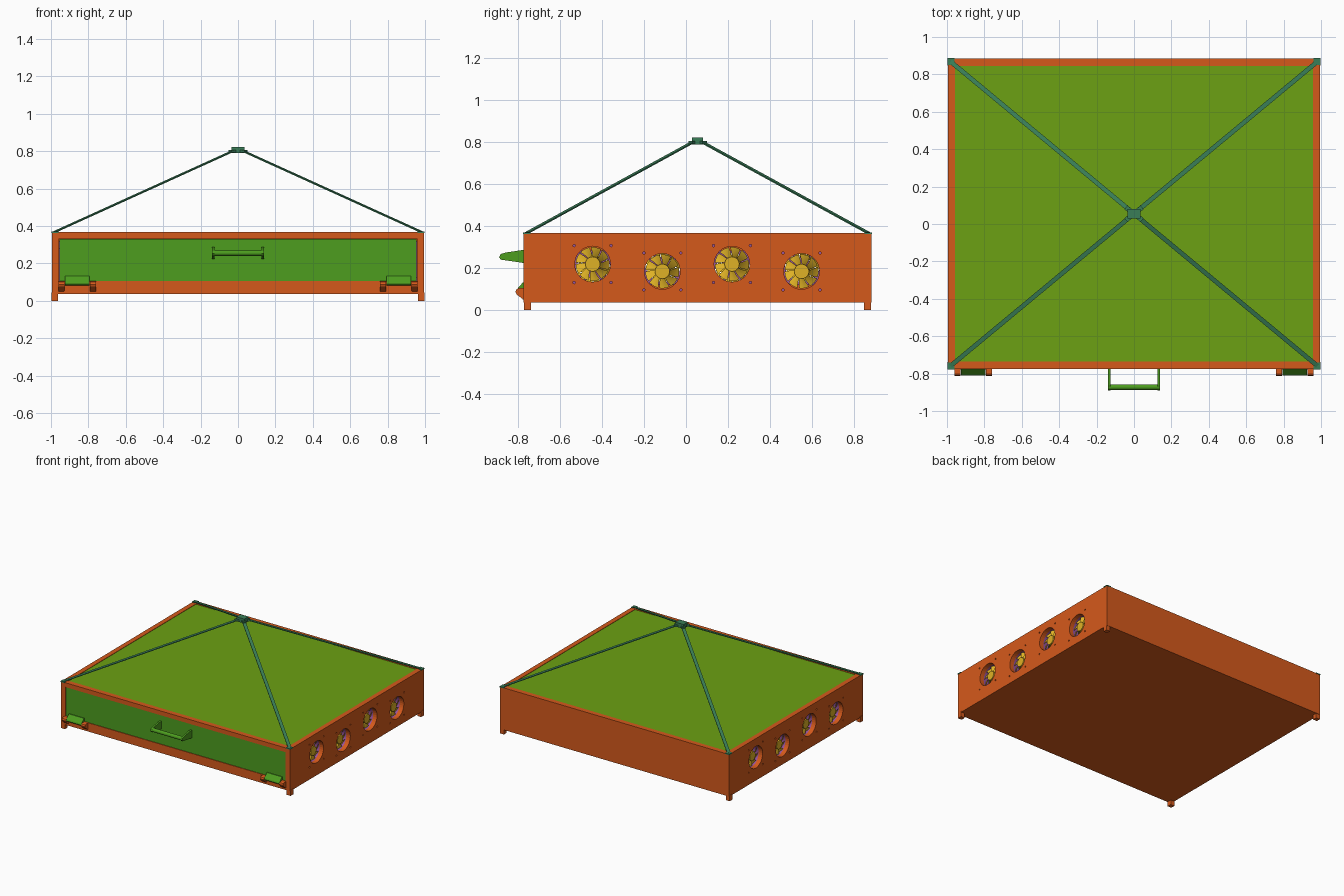
import bpy, bmesh, math
from mathutils import Vector, Matrix

if "Cube" in bpy.data.objects:
    bpy.data.objects.remove(bpy.data.objects["Cube"])

def mat(name, r, g, b):
    m = bpy.data.materials.new(name)
    m.diffuse_color = [(c / 255) ** 2.2 for c in (r, g, b)] + [1]
    m.use_nodes = True
    m.node_tree.nodes["Principled BSDF"].inputs["Base Color"].default_value = m.diffuse_color
    return m

ORANGE = mat("orange", 212, 90, 33)
LIME = mat("lime", 108, 160, 26)
GREEN = mat("green", 78, 156, 36)
TEAL = mat("teal", 60, 125, 88)
YELLOW = mat("yellow", 222, 176, 42)
PURPLE = mat("purple", 150, 85, 155)

def finish(name, bm, m, smooth=False):
    bmesh.ops.recalc_face_normals(bm, faces=bm.faces[:])
    me = bpy.data.meshes.new(name)
    bm.to_mesh(me)
    bm.free()
    ob = bpy.data.objects.new(name, me)
    bpy.context.collection.objects.link(ob)
    if m:
        me.materials.append(m)
    bpy.context.view_layer.objects.active = ob
    if smooth:
        bpy.ops.object.select_all(action='DESELECT')
        ob.select_set(True)
        bpy.ops.object.shade_smooth_by_angle()
    return ob

def box(name, m, x, y, z):
    bm = bmesh.new()
    size = Matrix.Diagonal((x[1] - x[0], y[1] - y[0], z[1] - z[0], 1))
    mid = Matrix.Translation((sum(x) / 2, sum(y) / 2, sum(z) / 2))
    bmesh.ops.create_cube(bm, size=1, matrix=mid @ size)
    return finish(name, bm, m)

def prism(name, m, pts, vec):
    """Extrude a closed outline of 3D points along vec."""
    bm = bmesh.new()
    f = bm.faces.new([bm.verts.new(p) for p in pts])
    r = bmesh.ops.extrude_face_region(bm, geom=[f])
    bmesh.ops.translate(bm, vec=vec, verts=[v for v in r['geom'] if isinstance(v, bmesh.types.BMVert)])
    return finish(name, bm, m)

def add_cyl(bm, mtx, r, depth, seg=32):
    bmesh.ops.create_cone(bm, cap_ends=True, segments=seg, radius1=r, radius2=r, depth=depth, matrix=mtx)

def cut(ob, cutter):
    cutter.hide_render = True
    mod = ob.modifiers.new("cut", 'BOOLEAN')
    mod.operation, mod.solver, mod.object = 'DIFFERENCE', 'EXACT', cutter
    bpy.context.view_layer.objects.active = ob
    bpy.ops.object.modifier_apply(modifier=mod.name)
    bpy.data.objects.remove(cutter)

YF, YB, YC, TOP = -0.775, 0.885, 0.055, 0.367

# fan positions: right side, and the same turned half round for the left side
fans = []
for i in range(4):
    y, z = -0.445 + i * 0.332, (0.22, 0.185)[i % 2]
    fans += [(1, y, z), (-1, 2 * YC - y, z)]

# casing: hollow box with top, door, fan and screw openings
case = box("casing", ORANGE, (-0.995, 0.995), (YF, YB), (0.037, TOP))
cut(case, box("cavity", None, (-0.96, 0.96), (-0.74, 0.85), (0.072, 0.335)))
cut(case, box("top_opening", None, (-0.957, 0.957), (-0.735, 0.846), (0.3, 0.5)))
cut(case, box("door_opening", None, (-0.957, 0.957), (-0.9, -0.7), (0.105, 0.333)))
bm = bmesh.new()
for s, y, z in fans:
    T = Matrix.Translation((s * 0.98, y, z)) @ Matrix.Rotation(math.pi / 2, 4, 'Y')
    add_cyl(bm, T, 0.085, 0.1)
    for a in (-0.088, 0.088):
        for b in (-0.088, 0.088):
            add_cyl(bm, T @ Matrix.Translation((a, b, 0)), 0.006, 0.1, 8)
cut(case, finish("fan_openings", bm, None))

# top sheet and front door
box("top_panel", LIME, (-0.957, 0.957), (-0.735, 0.846), (0.345, 0.364))
box("front_door", GREEN, (-0.955, 0.955), (-0.772, -0.748), (0.106, 0.332))

# feet
for x in (-0.98, 0.98):
    for y in (-0.755, 0.865):
        box("foot", ORANGE, (x - 0.017, x + 0.017), (y - 0.017, y + 0.017), (0, 0.045))

# door handle: tapered arms and a rounded bar
arm = [(-0.765, 0.224), (-0.86, 0.238), (-0.882, 0.241), (-0.891, 0.252), (-0.885, 0.266), (-0.86, 0.275), (-0.765, 0.289)]
for x in (-0.139, 0.125):
    prism("handle_arm", GREEN, [(x, y, z) for y, z in arm], (0.014, 0, 0))
bm = bmesh.new()
add_cyl(bm, Matrix.Translation((0, -0.872, 0.256)) @ Matrix.Rotation(math.pi / 2, 4, 'Y'), 0.015, 0.27, 16)
finish("handle_bar", bm, GREEN, True)

# hinges: two fixed orange knuckles with a green door leaf between
low = [(-0.77, 0.047), (-0.808, 0.076), (-0.813, 0.088), (-0.808, 0.1), (-0.797, 0.105), (-0.77, 0.105)]
leaf = [(-0.77, 0.132), (-0.778, 0.132), (-0.806, 0.1), (-0.81, 0.09), (-0.804, 0.083), (-0.77, 0.085)]
base = [(-0.77, 0.05), (-0.779, 0.05), (-0.779, 0.082), (-0.77, 0.082)]
for s in (-1, 1):
    for x0, x1 in ((0.928, 0.96), (0.76, 0.792)):
        prism("hinge_knuckle", ORANGE, [(s * x0, y, z) for y, z in low], (s * (x1 - x0), 0, 0))
    prism("hinge_leaf", GREEN, [(s * 0.794, y, z) for y, z in leaf], (s * 0.132, 0, 0))
    prism("hinge_base", ORANGE, [(s * 0.79, y, z) for y, z in base], (s * 0.14, 0, 0))

# lifting straps, corner plates and the tabs under the top block
plate = [(0, 0), (-0.036, 0), (-0.036, -0.018), (-0.018, -0.036), (0, -0.036)]
for sx in (-1, 1):
    for sy in (-1, 1):
        prism("corner_plate", TEAL, [(sx * (0.997 + a), YC + sy * (0.832 + b), 0.363) for a, b in plate], (0, 0, 0.008))
        for name, p, q, w, t in (
                ("lifting_strap", (0.98, 0.813, 0.369), (0.03, 0.025, 0.8), 0.024, 0.006),
                ("strap_tab", (0.0, 0.0, 0.8), (0.043, 0.034, 0.8), 0.026, 0.014)):
            p, q = (Vector((sx * v[0], YC + sy * v[1], v[2])) for v in (p, q))
            d = q - p
            M = Matrix.Translation((p + q) / 2) @ d.to_track_quat('X', 'Z').to_matrix().to_4x4()
            bm = bmesh.new()
            bmesh.ops.create_cube(bm, size=1, matrix=M @ Matrix.Diagonal((d.length, w, t, 1)))
            finish(name, bm, TEAL)
box("lifting_block", TEAL, (-0.035, 0.035), (YC - 0.026, YC + 0.026), (0.79, 0.824))

# fan parts, modelled with local z pointing outwards
def fan_frame():
    bm = bmesh.new()
    n, rings = 32, []
    for i in range(n):
        c, s = math.cos(2 * math.pi * i / n), math.sin(2 * math.pi * i / n)
        k = 0.099 / max(abs(c), abs(s))
        rings.append([bm.verts.new((c * r, s * r, z)) for r, z in ((0.085, 0), (k, 0), (k, -0.05), (0.085, -0.05))])
    for i in range(n):
        a, b = rings[i], rings[(i + 1) % n]
        for j in range(4):
            bm.faces.new((a[j], b[j], b[(j + 1) % 4], a[(j + 1) % 4]))
    add_cyl(bm, Matrix.Translation((0, 0, -0.046)), 0.035, 0.008)
    for i in range(4):  # struts carrying the motor
        M = Matrix.Rotation(math.pi / 4 + i * math.pi / 2, 4, 'Z') @ Matrix.Translation((0.06, 0, -0.046))
        bmesh.ops.create_cube(bm, size=1, matrix=M @ Matrix.Diagonal((0.055, 0.01, 0.006, 1)))
    return finish("fan_frame", bm, PURPLE, True)

def fan_rotor():
    bm = bmesh.new()
    add_cyl(bm, Matrix.Translation((0, 0, -0.018)), 0.035, 0.036)
    n = 9
    for i in range(n):
        grid = []
        for r, lift in ((0.033, 0.015), (0.057, 0.012), (0.081, 0.009)):
            row = []
            for t in (-1, -0.33, 0.33, 1):
                a = 2 * math.pi * i / n + t * 0.31 + (r - 0.033) * 3
                for dz in (0, -0.002):
                    row.append(bm.verts.new((r * math.cos(a), r * math.sin(a), -0.02 + t * lift + dz)))
            grid.append(row)
        loop = [0, 2, 4, 6, 7, 5, 3, 1]  # closed cross-section of the blade
        for p, q in zip(grid, grid[1:]):
            for j in range(8):
                u, v = loop[j], loop[(j + 1) % 8]
                bm.faces.new((p[u], p[v], q[v], q[u]))
        for g in (grid[0], grid[-1]):
            bm.faces.new([g[j] for j in loop])
    return finish("fan_rotor", bm, YELLOW, True)

parts = ((fan_frame(), 0.96), (fan_rotor(), 0.968))
for k, (s, y, z) in enumerate(fans):
    for ob, x in parts:
        o = ob
        if k:
            o = ob.copy()
            bpy.context.collection.objects.link(o)
        o.matrix_world = Matrix.Translation((s * x, y, z)) @ Matrix.Rotation(s * math.pi / 2, 4, 'Y')
